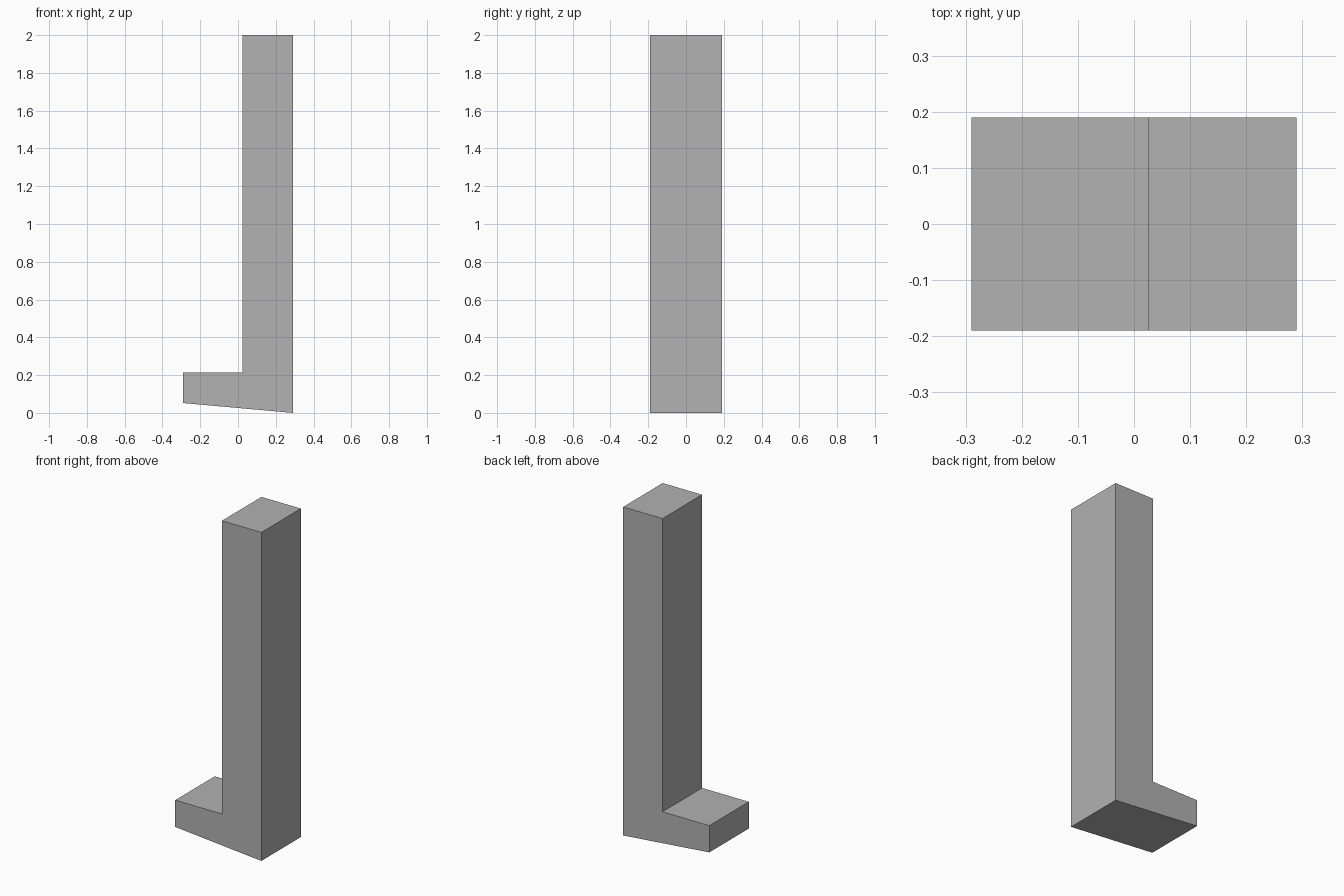
import bpy
import bmesh

# Remove the default cube
cube = bpy.data.objects.get("Cube")
if cube:
    bpy.data.objects.remove(cube, do_unlink=True)

# Plain grey material
grey = bpy.data.materials.new("grey")
grey.use_nodes = True
colour = (0.445, 0.445, 0.445, 1)
grey.diffuse_color = colour
grey.node_tree.nodes["Principled BSDF"].inputs["Base Color"].default_value = colour

# L-shaped side profile (x, z): tall post, short foot, sloped underside
half_depth = 0.19
profile = [(0.29, 0), (0.29, 2), (0.025, 2), (0.025, 0.215), (-0.29, 0.215), (-0.29, 0.052)]

# Extrude the profile from front to back
bm = bmesh.new()
front = bm.faces.new([bm.verts.new((x, -half_depth, z)) for x, z in profile])
extruded = bmesh.ops.extrude_face_region(bm, geom=[front], use_keep_orig=True)["geom"]
bmesh.ops.translate(bm, vec=(0, 2 * half_depth, 0),
                    verts=[g for g in extruded if isinstance(g, bmesh.types.BMVert)])
bmesh.ops.recalc_face_normals(bm, faces=bm.faces)

mesh = bpy.data.meshes.new("footed_post")
bm.to_mesh(mesh)
bm.free()
mesh.materials.append(grey)
post = bpy.data.objects.new("footed_post", mesh)
bpy.context.collection.objects.link(post)
